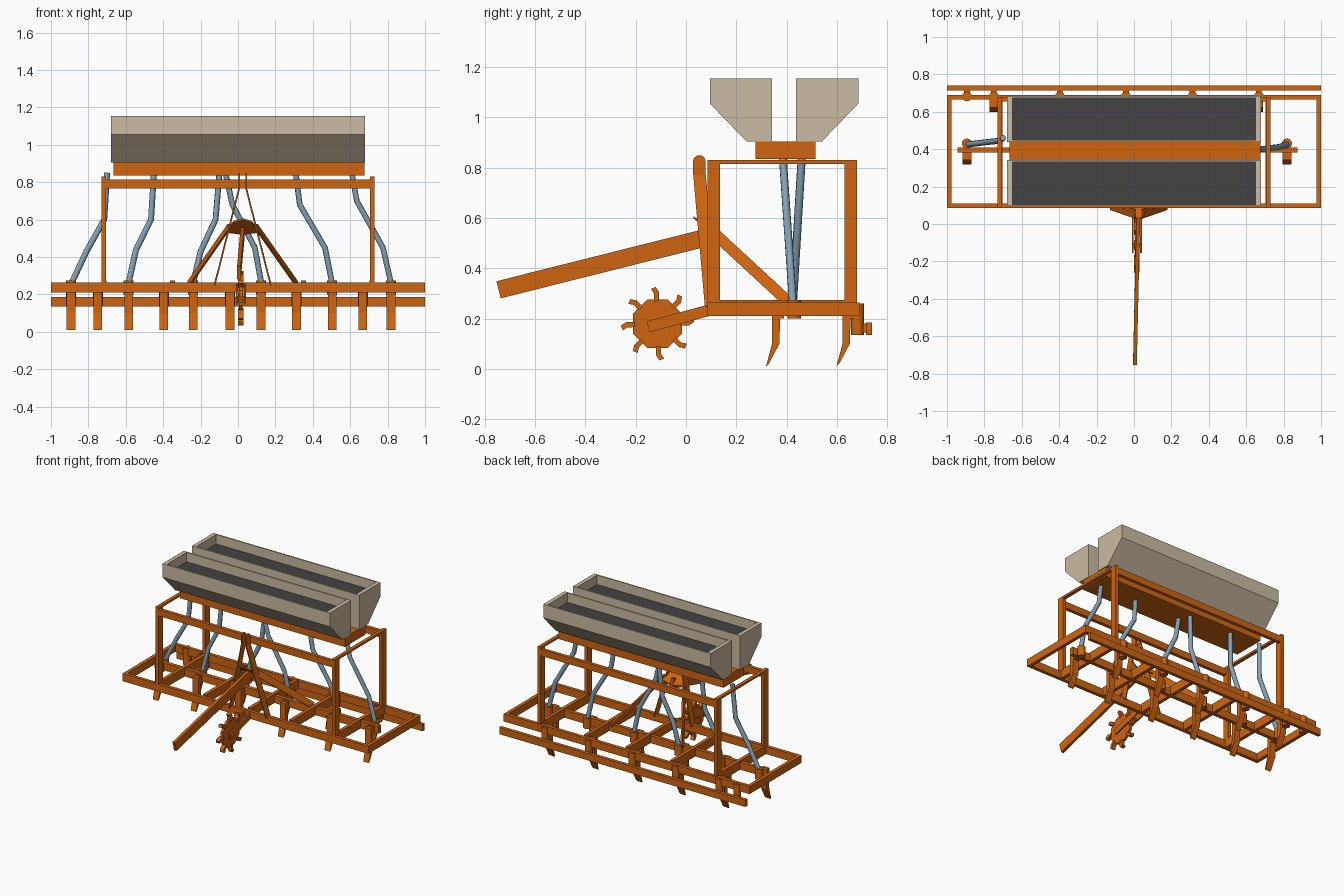
import bpy, math
from mathutils import Vector

cube = bpy.data.objects.get("Cube")
if cube:
    bpy.data.objects.remove(cube, do_unlink=True)


def material(name, rgb):
    m = bpy.data.materials.new(name)
    m.use_nodes = True
    m.diffuse_color = (*rgb, 1)
    m.node_tree.nodes["Principled BSDF"].inputs["Base Color"].default_value = (*rgb, 1)
    return m


ORANGE = material("orange paint", (0.62, 0.13, 0.005))
TAN = material("tan hopper", (0.6, 0.5, 0.36))
DARK = material("dark grain", (0.056, 0.056, 0.056))
STEEL = material("blue grey tube", (0.24, 0.37, 0.47))


def mesh(name, verts, faces, mat):
    me = bpy.data.meshes.new(name)
    me.from_pydata(verts, [], faces)
    me.materials.append(mat)
    ob = bpy.data.objects.new(name, me)
    bpy.context.collection.objects.link(ob)
    return ob


def slab(name, outline, x0, x1, mat=ORANGE):
    """Side outline of (y, z) points extruded from x0 to x1."""
    n = len(outline)
    area = sum(outline[i - 1][0] * outline[i][1] - outline[i][0] * outline[i - 1][1] for i in range(n))
    if area < 0:
        outline = outline[::-1]
    verts = [(x, y, z) for x in (x0, x1) for y, z in outline]
    faces = [tuple(reversed(range(n))), tuple(range(n, 2 * n))]
    faces += [(i, (i + 1) % n, (i + 1) % n + n, i + n) for i in range(n)]
    return mesh(name, verts, faces, mat)


def box(name, x0, x1, y0, y1, z0, z1, mat=ORANGE):
    return slab(name, [(y0, z0), (y1, z0), (y1, z1), (y0, z1)], x0, x1, mat)


def strut(name, a, b, wide, thin, side=(1, 0, 0)):
    """Flat bar from a to b; thin is measured along the side direction."""
    a, b = Vector(a), Vector(b)
    d = (b - a).normalized()
    w = d.cross(Vector(side)).normalized()
    s = w.cross(d)
    corners = [(-1, -1), (1, -1), (1, 1), (-1, 1)]
    verts = [p + w * i * wide / 2 + s * j * thin / 2 for p in (a, b) for i, j in corners]
    faces = [(0, 1, 2, 3), (7, 6, 5, 4)] + [((i + 1) % 4, i, i + 4, (i + 1) % 4 + 4) for i in range(4)]
    return mesh(name, verts, faces, ORANGE)


def cylinder(name, x, y, z0, z1, r):
    bpy.ops.mesh.primitive_cylinder_add(vertices=16, radius=r, depth=z1 - z0, location=(x, y, (z0 + z1) / 2))
    ob = bpy.context.object
    ob.name = name
    ob.data.materials.append(ORANGE)
    bpy.ops.object.shade_smooth_by_angle()
    return ob


# Lower frame
LOW, HIGH = 0.21, 0.265
box("front_beam", -1, 1, 0.085, 0.11, LOW, HIGH)
box("back_beam", -1, 1, 0.665, 0.69, LOW, HIGH)
box("middle_beam", -0.945, 0.875, 0.383, 0.41, LOW, HIGH)
for s, side in ((-1, "right"), (1, "left")):
    xs = sorted((s, s * 0.975))
    box(side + "_end_beam", *xs, 0.11, 0.665, LOW, HIGH)
for i, x in enumerate((-0.715, -0.35, 0.015, 0.35, 0.715)):
    box(f"long_beam_{i}", x - 0.0125, x + 0.0125, 0.11, 0.665, LOW, HIGH + 0.01)

# Rear levelling bar and its brackets
box("rear_bar", -1, 1, 0.715, 0.74, 0.135, 0.185)

# Upper frame
for s, side in ((-1, "right"), (1, "left")):
    x0, x1 = sorted((s * 0.705, s * 0.73))
    box(side + "_front_post", x0, x1, 0.085, 0.135, HIGH, 0.83)
    box(side + "_back_post", x0, x1, 0.63, 0.68, HIGH, 0.83)
    box(side + "_top_rail", x0, x1, 0.135, 0.63, 0.815, 0.83)
box("front_top_rail", -0.705, 0.705, 0.085, 0.11, 0.767, 0.815)
box("back_top_rail", -0.705, 0.705, 0.655, 0.68, 0.767, 0.815)

# Hopper base
box("hopper_base", -0.665, 0.675, 0.277, 0.515, 0.835, 0.905)


def hopper(name, flip):
    def side(points):
        return [(0.78 - y, z) if flip else (y, z) for y, z in points]
    # Closed trough below the grain, then thin walls above it
    slab(name + "_body", side([(0.24, 0.905), (0.342, 0.905), (0.342, 1.08), (0.095, 1.08), (0.095, 1.055)]),
         -0.68, 0.68, TAN)
    walls = (("outer", 0.095, 0.105), ("inner", 0.332, 0.342))
    for label, a, b in walls:
        slab(f"{name}_{label}_wall", side([(a, 1.08), (b, 1.08), (b, 1.155), (a, 1.155)]), -0.68, 0.68, TAN)
    for s, label in ((-1, "right"), (1, "left")):
        xs = sorted((s * 0.65, s * 0.68))
        slab(f"{name}_{label}_wall", side([(0.105, 1.08), (0.332, 1.08), (0.332, 1.155), (0.105, 1.155)]), *xs, TAN)
    slab(name + "_grain", side([(0.105, 1.078), (0.332, 1.078), (0.332, 1.086), (0.105, 1.086)]), -0.65, 0.65, DARK)


hopper("front_hopper", False)
hopper("back_hopper", True)

# Tines, each with a round seed holder behind its beam
TINE = [(0.342, 0.25), (0.342, 0.1), (0.318, 0.01), (0.33, 0.022), (0.371, 0.1), (0.376, 0.25)]
FRONT_X = (-0.893, -0.585, -0.24, 0.123, 0.503, 0.818)
BACK_X = (-0.749, -0.396, -0.043, 0.313, 0.668)


def tine(name, x, dy):
    slab(name, [(y + dy, z) for y, z in TINE], x - 0.023, x + 0.023)
    box(name + "_clamp", x - 0.023, x + 0.023, 0.37 + dy, 0.39 + dy, 0.2, 0.255)


for i, x in enumerate(FRONT_X):
    tine(f"front_tine_{i}", x, 0)
    cylinder(f"front_seed_holder_{i}", x, 0.43, 0.2, 0.275, 0.027)
for i, x in enumerate(BACK_X):
    tine(f"back_tine_{i}", x, 0.28)
for i, x in enumerate((FRONT_X[0],) + BACK_X):
    cylinder(f"rear_bar_holder_{i}", x, 0.682, 0.135, 0.26, 0.026)
    box(f"rear_bar_bracket_{i}", x - 0.015, x + 0.015, 0.69, 0.716, 0.145, 0.18)

# Seed tubes from hopper base to front holders: (x, z) bends
TUBES = [
    ((-0.7, 0.85), (-0.715, 0.6), (-0.81, 0.43), (-0.89, 0.26)),
    ((-0.45, 0.84), (-0.465, 0.6), (-0.545, 0.44), (-0.585, 0.26)),
    ((-0.1, 0.84), (-0.12, 0.6), (-0.2, 0.43), (-0.24, 0.26)),
    ((-0.065, 0.84), (-0.03, 0.68), (0.09, 0.45), (0.125, 0.26)),
    ((0.31, 0.84), (0.33, 0.68), (0.465, 0.45), (0.503, 0.26)),
    ((0.61, 0.84), (0.635, 0.7), (0.775, 0.45), (0.818, 0.26)),
]
for i, path in enumerate(TUBES):
    cu = bpy.data.curves.new(f"seed_tube_{i}", "CURVE")
    cu.dimensions = "3D"
    cu.bevel_depth = 0.016
    cu.bevel_resolution = 2
    cu.use_fill_caps = True
    sp = cu.splines.new("POLY")
    sp.points.add(len(path) - 1)
    top_y = 0.46 if i < 3 else 0.385
    for p, (x, z) in zip(sp.points, path):
        p.co = (x, 0.425 + (top_y - 0.425) * (z - 0.26) / 0.58, z, 1)
    cu.materials.append(STEEL)
    bpy.context.collection.objects.link(bpy.data.objects.new(f"seed_tube_{i}", cu))

# Hitch: A-frame legs with rounded heads, drawbar, gusset and braces
MID = 0.025
for s, side in ((-1, "right"), (1, "left")):
    x_top = MID + s * 0.018
    strut(side + "_hitch_leg", (x_top, 0.054, 0.77), (MID + s * 0.15, 0.1, 0.25), 0.05, 0.008)
    head = [(0.053 + 0.025 * math.cos(a * math.pi / 8), 0.825 + 0.025 * math.sin(a * math.pi / 8)) for a in range(9)]
    slab(side + "_hitch_head", head + [(0.029, 0.76), (0.078, 0.76)], x_top - 0.004, x_top + 0.004)
    strut(side + "_hitch_brace", (MID + s * 0.075, 0.09, 0.56), (MID + s * 0.29, 0.42, 0.255), 0.045, 0.01)
strut("drawbar", (0.005, -0.745, 0.315), (0.025, 0.13, 0.535), 0.07, 0.02)
GUSSET = [(-0.09, 0.12), (-0.05, 0.05), (0, 0.03), (0.05, 0.05), (0.09, 0.12), (0, 0.135)]
verts = [(MID + x, y, 0.62 - 0.75 * y + t) for t in (0, 0.01) for x, y in GUSSET]
n = len(GUSSET)
mesh("hitch_gusset", verts, [tuple(reversed(range(n))), tuple(range(n, 2 * n))]
     + [(i, (i + 1) % n, (i + 1) % n + n, i + n) for i in range(n)], ORANGE)

# Star drive wheel and its two arms
WX, WY, WZ = 0.015, -0.113, 0.18


def polar(r, a):
    return WY + r * math.cos(a), WZ + r * math.sin(a)


STEP = math.pi / 4
slab("drive_wheel", [polar(0.105, STEP * (i + 0.5)) for i in range(8)], WX - 0.009, WX + 0.009)
for i in range(8):
    a = STEP * i + 0.03
    tooth = [polar(r, a + da) for r, da in
             ((0.09, -0.1), (0.125, -0.08), (0.146, 0.02), (0.141, 0.16), (0.122, 0.09), (0.09, 0.12))]
    slab(f"wheel_tooth_{i}", tooth, WX - 0.015, WX + 0.015)
for s, side in ((-1, "right"), (1, "left")):
    strut(side + "_wheel_arm", (WX + s * 0.022, -0.15, 0.168), (WX + s * 0.022, 0.09, 0.233), 0.045, 0.01)
box("wheel_axle", WX - 0.027, WX + 0.027, WY - 0.012, WY + 0.012, WZ - 0.012, WZ + 0.012)
